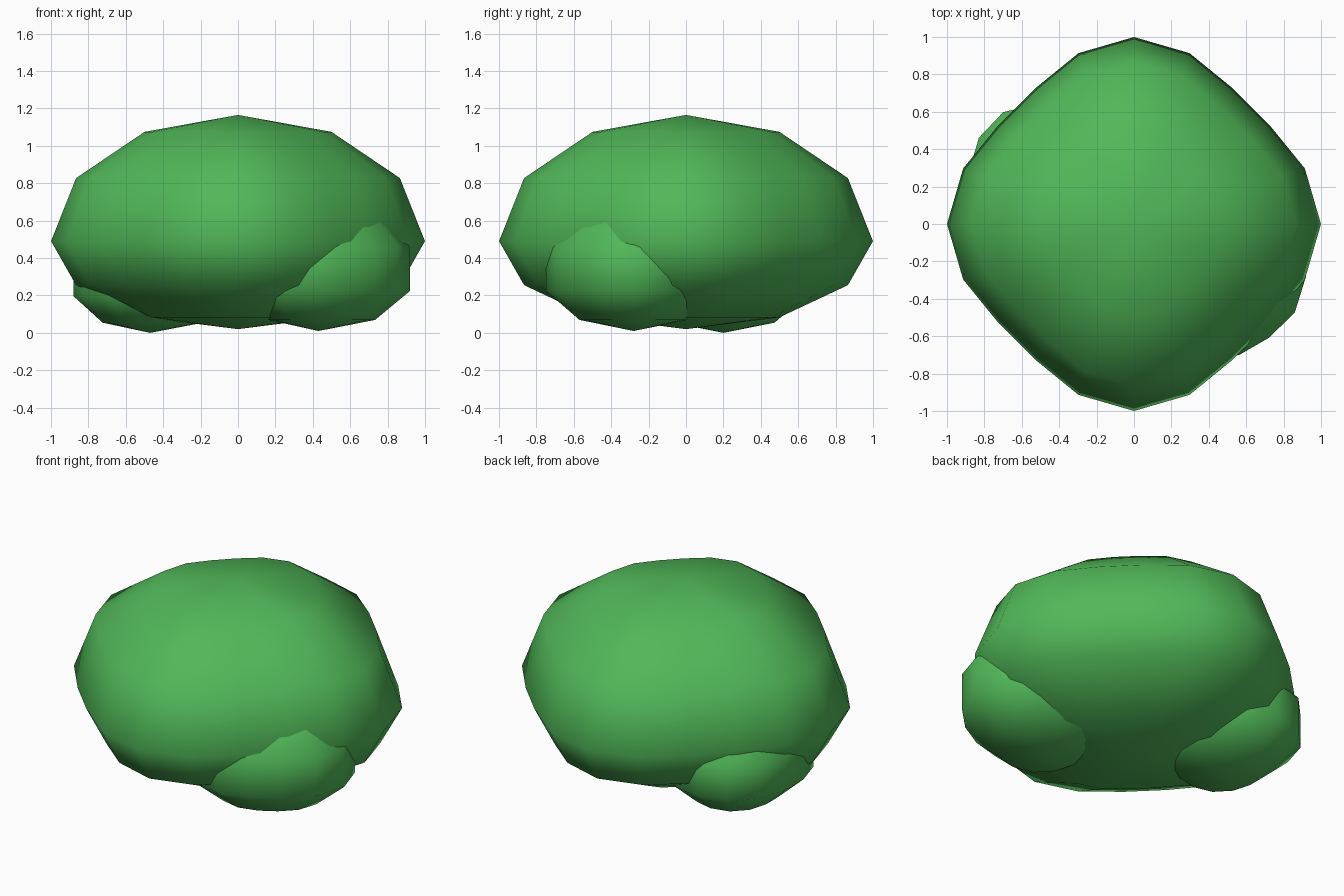
import bpy, bmesh, math

if "Cube" in bpy.data.objects:
    bpy.data.objects.remove(bpy.data.objects["Cube"])

leaf = bpy.data.materials.new("leaf_green")
leaf.diffuse_color = (0.082, 0.48, 0.098, 1)
leaf.use_nodes = True
leaf.node_tree.nodes["Principled BSDF"].inputs["Base Color"].default_value = leaf.diffuse_color


def clump(name, centre, radius, up, down, segments, rings, waves, wobble=0.06):
    """Rounded foliage mass: wavy plan outline, taller above its middle than below."""
    bm = bmesh.new()
    bmesh.ops.create_uvsphere(bm, u_segments=segments, v_segments=rings, radius=1)
    # rebuild angles so the first meridian lies exactly on +x
    start = min((math.atan2(v.co.y, v.co.x) % (2 * math.pi / segments)
                 for v in bm.verts if abs(v.co.z) < 0.99))
    if start > math.pi / segments * 1.9:
        start = 0
    for v in bm.verts:
        x, y, z = v.co
        a = math.atan2(y, x) - start
        r = math.hypot(x, y) * radius * (1 + wobble * math.cos(waves * a))
        v.co = (r * math.cos(a), r * math.sin(a), z * (up if z > 0 else down))
    bmesh.ops.recalc_face_normals(bm, faces=bm.faces[:])
    for f in bm.faces:
        f.smooth = True
    mesh = bpy.data.meshes.new(name)
    bm.to_mesh(mesh)
    bm.free()
    mesh.materials.append(leaf)
    ob = bpy.data.objects.new(name, mesh)
    ob.location = centre
    bpy.context.collection.objects.link(ob)
    return ob


# Large main bush
clump("main_foliage", (0, 0, 0.49), 0.943, 0.675, 0.47, 20, 6, 4)
# Small clumps low on the front right and back left
clump("front_right_clump", (0.43, -0.28, 0.32), 0.486, 0.445, 0.31, 15, 5, 3)
clump("back_left_clump", (-0.47, 0.2, 0.285), 0.46, 0.40, 0.285, 15, 5, 3, 0.05)
